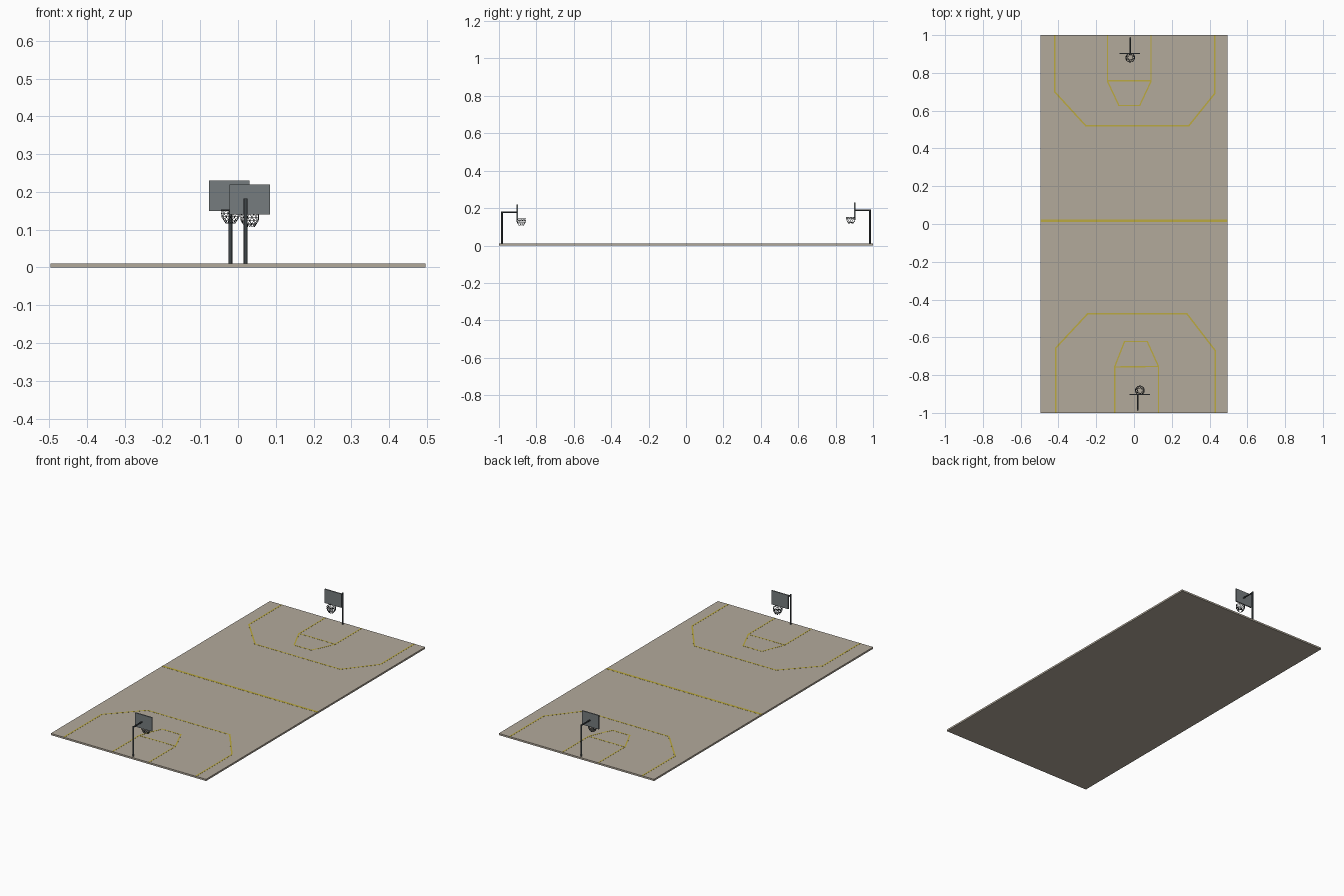
import bpy
import bmesh
from math import cos, sin, tau
from mathutils import Vector

default = bpy.data.objects.get("Cube")
if default:
    bpy.data.objects.remove(default, do_unlink=True)


def material(name, rgb):
    mat = bpy.data.materials.new(name)
    mat.use_nodes = True
    mat.diffuse_color = (*rgb, 1)
    mat.node_tree.nodes["Principled BSDF"].inputs["Base Color"].default_value = (*rgb, 1)
    return mat


COURT = material("court_tan", (0.45, 0.40, 0.33))
PAINT = material("line_yellow", (0.50, 0.40, 0.05))
BOARD = material("board_grey", (0.18, 0.20, 0.21))
METAL = material("dark_metal", (0.05, 0.06, 0.065))


def finish(bm, name, mat):
    bmesh.ops.recalc_face_normals(bm, faces=bm.faces)
    mesh = bpy.data.meshes.new(name)
    bm.to_mesh(mesh)
    bm.free()
    mesh.materials.append(mat)
    obj = bpy.data.objects.new(name, mesh)
    bpy.context.collection.objects.link(obj)
    return obj


def box(name, center, size, mat):
    bm = bmesh.new()
    bmesh.ops.create_cube(bm, size=1)
    for v in bm.verts:
        v.co = Vector(center) + v.co * Vector(size)
    return finish(bm, name, mat)


def ribbon(name, points, width):
    """Flat mitred strip of paint standing just proud of the court."""
    pts = [Vector(p) for p in points]
    dirs = [(b - a).normalized() for a, b in zip(pts, pts[1:])]
    bm = bmesh.new()
    rows = []
    for i, p in enumerate(pts):
        d0, d1 = dirs[max(i - 1, 0)], dirs[min(i, len(dirs) - 1)]
        n0, n1 = Vector((-d0.y, d0.x)), Vector((-d1.y, d1.x))
        mitre = (n0 + n1).normalized()
        offset = mitre * (width / 2 / mitre.dot(n1))
        rows.append([bm.verts.new((*(p + s * offset), SURFACE)) for s in (1, -1)])
    for (a, b), (c, d) in zip(rows, rows[1:]):
        bm.faces.new((a, b, d, c))
    top = bmesh.ops.extrude_face_region(bm, geom=bm.faces[:])["geom"]
    for v in top:
        if isinstance(v, bmesh.types.BMVert):
            v.co.z += 0.0006
    return finish(bm, name, PAINT)


def tube(name, points, radius, mat, cyclic=False):
    """Round bar swept along a path."""
    curve = bpy.data.curves.new(name, "CURVE")
    curve.dimensions = "3D"
    curve.bevel_depth = radius
    curve.bevel_resolution = 2
    curve.use_fill_caps = True
    spline = curve.splines.new("POLY")
    spline.points.add(len(points) - 1)
    for sp, p in zip(spline.points, points):
        sp.co = (*p, 1)
    spline.use_cyclic_u = cyclic
    curve.materials.append(mat)
    obj = bpy.data.objects.new(name, curve)
    bpy.context.collection.objects.link(obj)
    return obj


def net(name, x, y, z, strands=12):
    """Bowl of knotted diamonds, made from staggered rings of triangles."""
    profile = [(0.023, 0), (0.0245, -0.009), (0.023, -0.018),
               (0.018, -0.027), (0.012, -0.035)]
    bm = bmesh.new()
    rings = []
    for k, (r, dz) in enumerate(profile):
        angles = [tau * (i + k / 2) / strands for i in range(strands)]
        rings.append([bm.verts.new((x + r * cos(a), y + r * sin(a), z + dz))
                      for a in angles])
    for upper, lower in zip(rings, rings[1:]):
        for i in range(strands):
            j = (i + 1) % strands
            bm.faces.new((upper[i], lower[i], upper[j]))
            bm.faces.new((upper[j], lower[i], lower[j]))
    obj = finish(bm, name, METAL)
    wire = obj.modifiers.new("strands", "WIREFRAME")
    wire.thickness = 0.0016
    return obj


def hoop(end, side, pole_x, board_x, rim_x, lift):
    """One goal; side is -1 at the front end and 1 at the back."""
    arm_z = 0.178 + lift
    board_y, rim_y, rim_z = side * 0.903, side * 0.881, 0.142 + lift
    pole_y = side * 0.984
    tube(end + "_pole", [(pole_x, pole_y, 0.005), (pole_x, pole_y, arm_z + 0.004)],
         0.005, METAL)
    tube(end + "_arm", [(pole_x, pole_y, arm_z), (pole_x, board_y, arm_z)],
         0.004, METAL)
    box(end + "_backboard", (board_x, board_y, 0.18 + lift), (0.108, 0.007, 0.08), BOARD)
    circle = [(rim_x + 0.024 * cos(tau * i / 20), rim_y + 0.024 * sin(tau * i / 20), rim_z)
              for i in range(20)]
    tube(end + "_rim", circle, 0.0015, METAL, cyclic=True)
    net(end + "_net", rim_x, rim_y, rim_z)


# Court slab
SURFACE = 0.01
box("court_floor", (0, 0, SURFACE / 2), (0.992, 2, SURFACE), COURT)

# Painted lines
ribbon("centre_line", [(-0.496, 0.018), (0.496, 0.018)], 0.014)
ribbon("back_outer_line", [(-0.42, 1), (-0.42, 0.7), (-0.255, 0.52),
                           (0.29, 0.52), (0.427, 0.69), (0.427, 1)], 0.008)
ribbon("back_key_line", [(-0.14, 1), (-0.14, 0.755), (-0.08, 0.627),
                         (0.03, 0.627), (0.09, 0.755), (0.09, 1)], 0.007)
ribbon("back_foul_line", [(-0.14, 0.759), (0.09, 0.759)], 0.007)
ribbon("front_outer_line", [(-0.413, -1), (-0.413, -0.655), (-0.245, -0.475),
                            (0.28, -0.475), (0.43, -0.67), (0.43, -1)], 0.008)
ribbon("front_key_line", [(-0.102, -1), (-0.102, -0.755), (-0.05, -0.622),
                          (0.07, -0.622), (0.13, -0.755), (0.13, -1)], 0.007)
ribbon("front_foul_line", [(-0.102, -0.757), (0.13, -0.754)], 0.007)

# Goals
hoop("front", -1, 0.02, 0.031, 0.031, 0)
hoop("back", 1, -0.02, -0.023, -0.02, 0.01)
